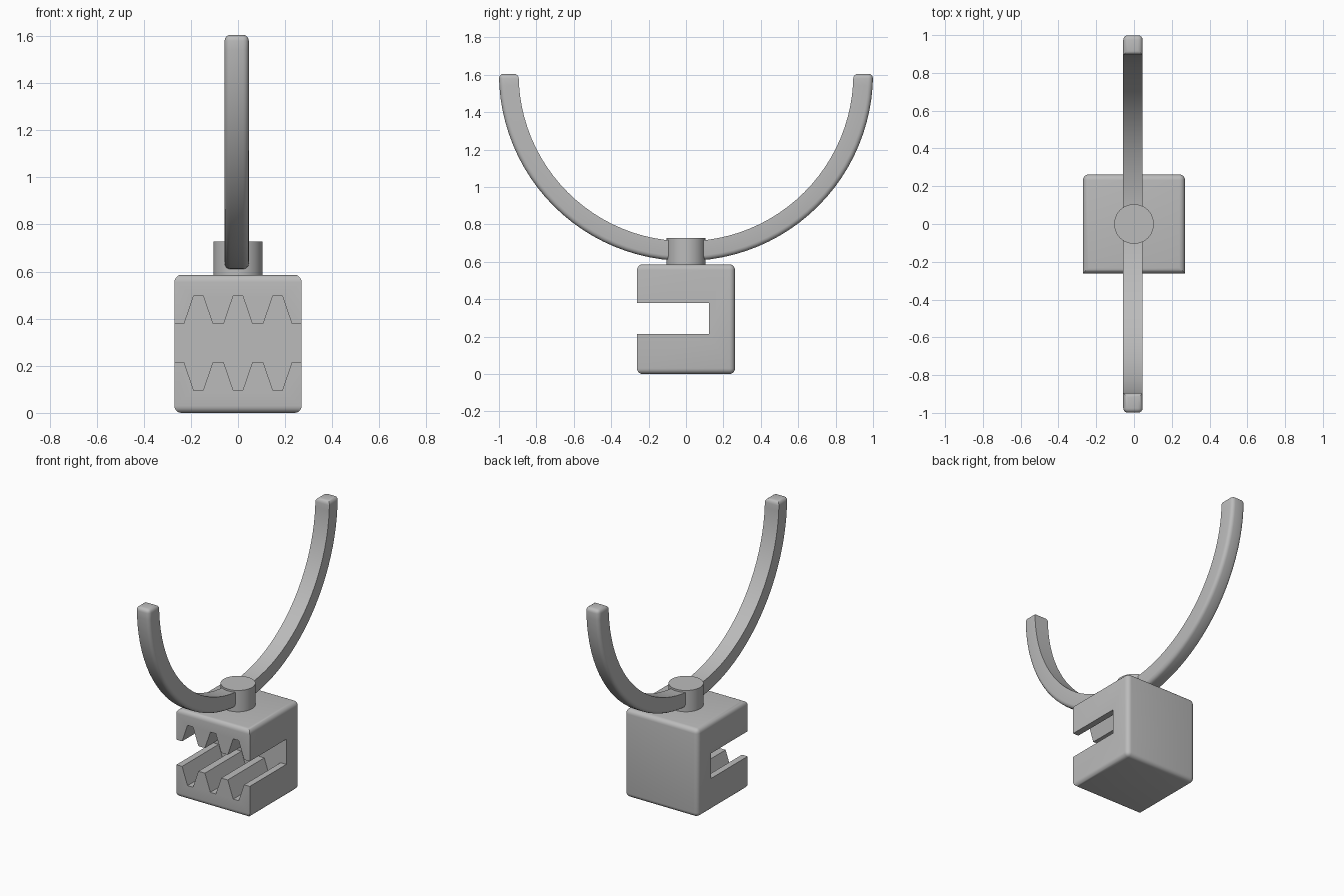
import bpy, bmesh, math

cube = bpy.data.objects.get("Cube")
if cube:
    bpy.data.objects.remove(cube, do_unlink=True)

grey = bpy.data.materials.new("plain grey")
grey.use_nodes = True
colour = (0.5, 0.5, 0.5, 1)
grey.diffuse_color = colour
grey.node_tree.nodes["Principled BSDF"].inputs["Base Color"].default_value = colour


def finish(name, bm):
    bmesh.ops.recalc_face_normals(bm, faces=bm.faces)
    mesh = bpy.data.meshes.new(name)
    bm.to_mesh(mesh)
    bm.free()
    mesh.materials.append(grey)
    ob = bpy.data.objects.new(name, mesh)
    bpy.context.collection.objects.link(ob)
    return ob


def select(ob):
    bpy.ops.object.select_all(action='DESELECT')
    ob.select_set(True)
    bpy.context.view_layer.objects.active = ob


def smooth(ob):
    select(ob)
    bpy.ops.object.shade_smooth_by_angle(angle=math.radians(32))


# Clamp block: all edges rounded except the two upright front ones
W, D, H = 0.27, 0.262, 0.586
bm = bmesh.new()
bmesh.ops.create_cube(bm, size=1)
for v in bm.verts:
    v.co = (v.co.x * 2 * W, v.co.y * 2 * D, (v.co.z + 0.5) * H)
rounded = [e for e in bm.edges
           if not (all(v.co.y < 0 for v in e.verts)
                   and e.verts[0].co.x == e.verts[1].co.x)]
bmesh.ops.bevel(bm, geom=rounded, offset=0.03, segments=5, profile=0.5, affect='EDGES')
block = finish("clamp_block", bm)

# Jaw opening: toothed outline, cut in from the front
upper = [(-0.4, 0.38)]
for cx in (-0.168, 0, 0.168):
    upper += [(cx - 0.06, 0.38), (cx - 0.02, 0.497), (cx + 0.02, 0.497), (cx + 0.06, 0.38)]
upper.append((0.4, 0.38))
mid = 0.2965
outline = upper + [(x, 2 * mid - z) for x, z in reversed(upper)]
bm = bmesh.new()
face = bm.faces.new([bm.verts.new((x, -0.5, z)) for x, z in outline])
ext = bmesh.ops.extrude_face_region(bm, geom=[face], use_keep_orig=True)
for g in ext["geom"]:
    if isinstance(g, bmesh.types.BMVert):
        g.co.y = 0.122
cutter = finish("jaw_cutter", bm)
cutter.hide_render = True
mod = block.modifiers.new("jaw", 'BOOLEAN')
mod.operation = 'DIFFERENCE'
mod.solver = 'EXACT'
mod.object = cutter
select(block)
bpy.ops.object.modifier_apply(modifier=mod.name)
bpy.data.objects.remove(cutter, do_unlink=True)
smooth(block)

# Post joining the arm to the block
bm = bmesh.new()
bmesh.ops.create_cone(bm, cap_ends=True, segments=48, radius1=0.105, radius2=0.105, depth=0.168)
bmesh.ops.translate(bm, verts=bm.verts, vec=(0, 0, 0.644))
smooth(finish("post", bm))

# Half-ring arm: square section, rounded on the outside and at the tips
STEPS, TOP = 48, 1.605
section = [(-0.057, 0.895), (0.046, 0.895), (0.046, 1.0), (-0.057, 1.0)]
bm = bmesh.new()
rings = []
for i in range(STEPS + 1):
    a = math.pi * i / STEPS
    rings.append([bm.verts.new((x, -r * math.cos(a), TOP - r * math.sin(a))) for x, r in section])
for r0, r1 in zip(rings, rings[1:]):
    for k in range(4):
        n = (k + 1) % 4
        bm.faces.new((r0[k], r0[n], r1[n], r1[k]))
tips = [bm.faces.new(rings[0]), bm.faces.new(rings[-1])]
edges = {e for f in tips for e in f.edges}
for r0, r1 in zip(rings, rings[1:]):
    edges |= {bm.edges.get((r0[k], r1[k])) for k in (2, 3)}
bmesh.ops.bevel(bm, geom=list(edges), offset=0.025, segments=4, profile=0.5, affect='EDGES')
smooth(finish("half_ring_arm", bm))
